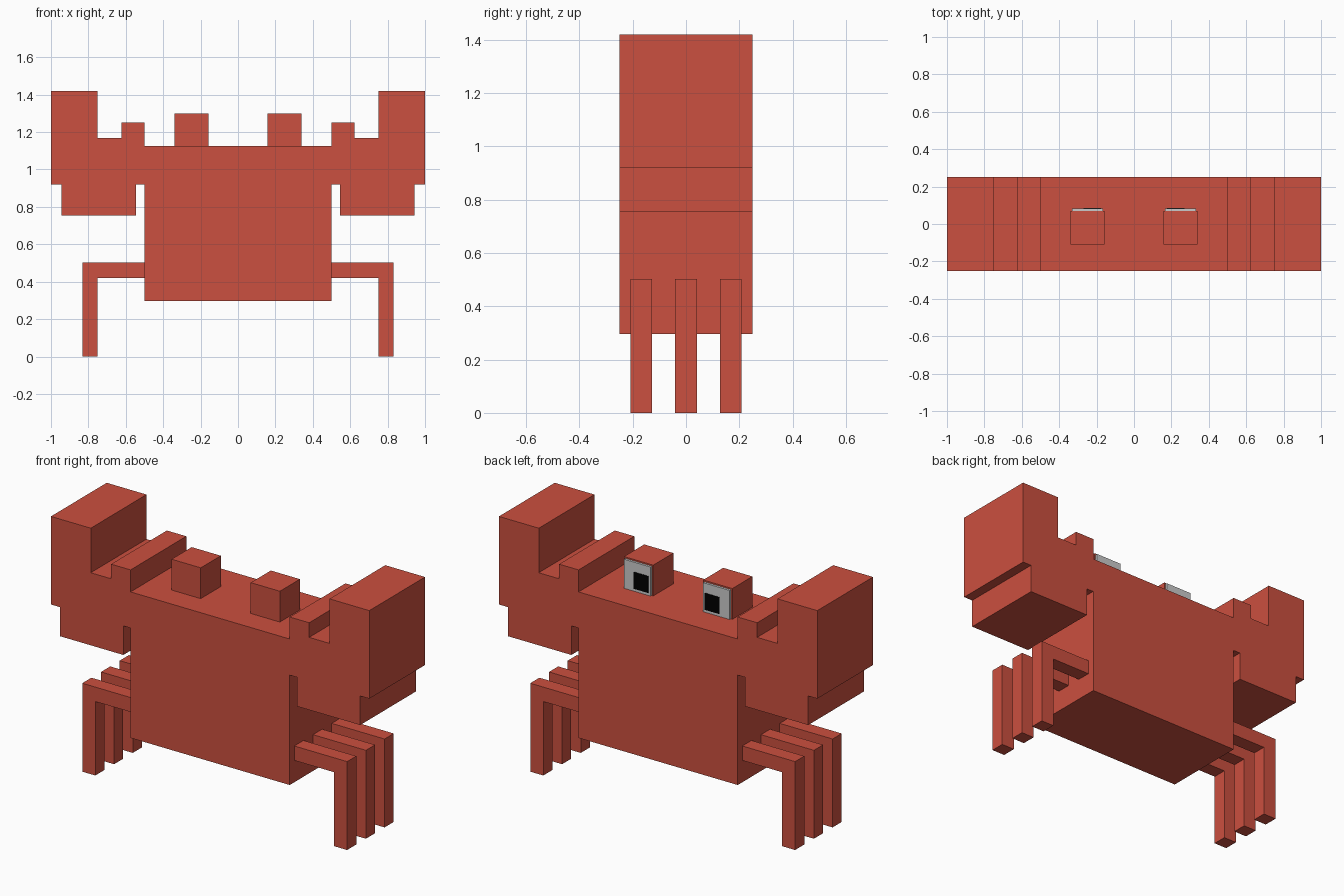
import bpy, bmesh

if "Cube" in bpy.data.objects:
    bpy.data.objects.remove(bpy.data.objects["Cube"])


def material(name, colour):
    m = bpy.data.materials.new(name)
    m.diffuse_color = colour
    m.use_nodes = True
    m.node_tree.nodes["Principled BSDF"].inputs["Base Color"].default_value = m.diffuse_color
    return m


RED = material("shell_red", (0.60, 0.08, 0.05, 1))
BLACK = material("pupil_black", (0.0, 0.0, 0.0, 1))


def extrude(name, profile, y0, y1, mat=None, side=1):
    """Extrude an x/z outline from y0 to y1; side=-1 mirrors it in x."""
    bm = bmesh.new()
    face = bm.faces.new([bm.verts.new((side * x, y0, z)) for x, z in profile])
    ext = bmesh.ops.extrude_face_region(bm, geom=[face])
    verts = [v for v in ext["geom"] if isinstance(v, bmesh.types.BMVert)]
    bmesh.ops.translate(bm, verts=verts, vec=(0, y1 - y0, 0))
    bmesh.ops.recalc_face_normals(bm, faces=bm.faces)
    mesh = bpy.data.meshes.new(name)
    bm.to_mesh(mesh)
    bm.free()
    if mat:
        mesh.materials.append(mat)
    obj = bpy.data.objects.new(name, mesh)
    bpy.context.collection.objects.link(obj)
    return obj


def rect(x0, x1, z0, z1):
    return [(x0, z0), (x1, z0), (x1, z1), (x0, z1)]


# Outlines of the right-hand claw and leg
CLAW = [(0.5, 0.92), (0.545, 0.92), (0.545, 0.755), (0.943, 0.755),
        (0.943, 0.92), (1.0, 0.92), (1.0, 1.42), (0.75, 1.42),
        (0.75, 1.167), (0.622, 1.167), (0.622, 1.25), (0.5, 1.25)]
LEG = [(0.5, 0.42), (0.75, 0.42), (0.75, 0), (0.832, 0),
       (0.832, 0.502), (0.5, 0.502)]

# Body block
extrude("body", rect(-0.5, 0.5, 0.296, 1.125), -0.25, 0.25, RED)

for side, tag in ((1, "right"), (-1, "left")):
    # Raised claw
    extrude(f"{tag}_claw", CLAW, -0.25, 0.25, RED, side)
    # Three bent legs
    for i, y in enumerate((-0.168, 0.0, 0.168)):
        extrude(f"{tag}_leg_{i + 1}", LEG, y - 0.041, y + 0.041, RED, side)
    # Eye stalk with grey eye plate and inward-set pupil on the +y side
    extrude(f"{tag}_eye_stalk", rect(0.157, 0.34, 1.125, 1.30), -0.11, 0.07, RED, side)
    extrude(f"{tag}_eye_plate", rect(0.165, 0.332, 1.127, 1.292), 0.07, 0.083, None, side)
    extrude(f"{tag}_pupil", rect(0.177, 0.270, 1.142, 1.237), 0.083, 0.086, BLACK, side)
